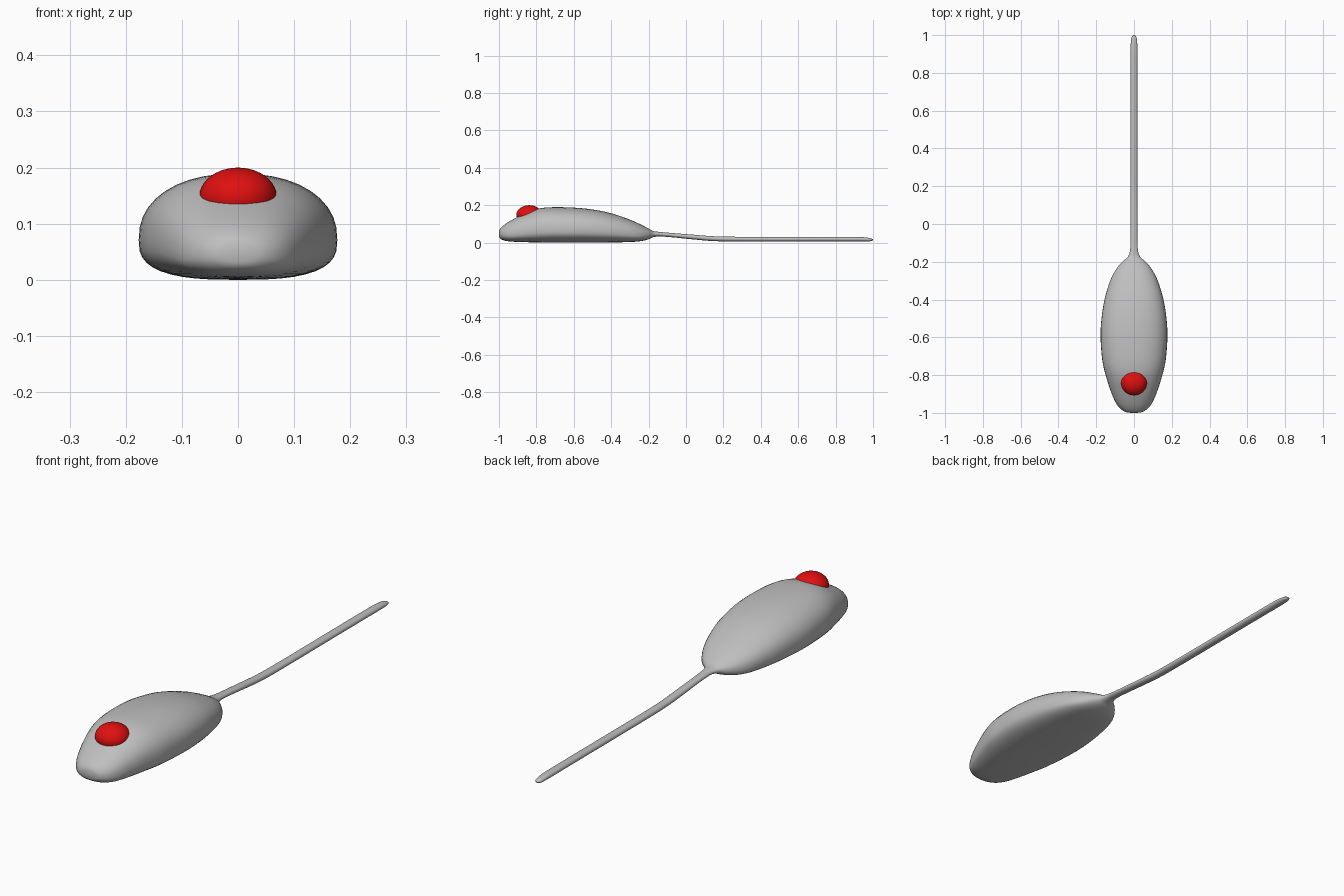
import bpy, bmesh, math
from mathutils import Vector

if "Cube" in bpy.data.objects:
    bpy.data.objects.remove(bpy.data.objects["Cube"])


def material(name, rgb):
    m = bpy.data.materials.new(name)
    m.diffuse_color = (*rgb, 1)
    m.use_nodes = True
    m.node_tree.nodes["Principled BSDF"].inputs["Base Color"].default_value = m.diffuse_color
    return m


grey = material("light_grey", (0.52, 0.52, 0.52))
red = material("red", (0.75, 0.005, 0.005))

# Stations along the body and tail: y, half width, bottom z, top z
stations = [Vector(s) for s in (
    (-1.0, 0.012, 0.042, 0.055), (-0.995, 0.045, 0.024, 0.073),
    (-0.975, 0.075, 0.012, 0.093), (-0.94, 0.100, 0.006, 0.116),
    (-0.88, 0.125, 0.003, 0.147), (-0.80, 0.150, 0.001, 0.179),
    (-0.72, 0.168, 0.000, 0.189), (-0.60, 0.177, 0.000, 0.187),
    (-0.50, 0.172, 0.000, 0.177), (-0.40, 0.156, 0.001, 0.157),
    (-0.30, 0.126, 0.003, 0.123), (-0.24, 0.095, 0.008, 0.096),
    (-0.20, 0.062, 0.018, 0.075), (-0.175, 0.034, 0.029, 0.062),
    (-0.14, 0.021, 0.033, 0.057), (-0.07, 0.018, 0.028, 0.051),
    (0.03, 0.018, 0.018, 0.043), (0.15, 0.018, 0.008, 0.034),
    (0.30, 0.018, 0.006, 0.031), (0.55, 0.018, 0.006, 0.031),
    (0.80, 0.018, 0.006, 0.031), (0.93, 0.018, 0.006, 0.030),
    (0.98, 0.015, 0.007, 0.025), (0.995, 0.009, 0.010, 0.020),
    (1.0, 0.003, 0.013, 0.017))]


def smooth_path(pts, steps):
    """Catmull-Rom interpolation of the station values."""
    out = []
    for i in range(len(pts) - 1):
        a, b, c, d = (pts[max(0, min(len(pts) - 1, i + k))] for k in (-1, 0, 1, 2))
        for s in range(steps):
            t = s / steps
            out.append(0.5 * (2 * b + (c - a) * t + (2 * a - 5 * b + 4 * c - d) * t * t
                              + (3 * b - a - 3 * c + d) * t ** 3))
    return out + [pts[-1]]


def power(v, n):
    return math.copysign(abs(v) ** (2 / n), v)


# Body and tail: one lofted skin, flat-bellied in front and round in the tail
SIDES = 40
bm = bmesh.new()
rings = []
for y, w, zb, zt in smooth_path(stations, 4):
    belly = max(0, min(1, (w - 0.02) / 0.08))
    zm = zb + (zt - zb) * (0.5 - 0.12 * belly)
    ring = []
    for k in range(SIDES):
        a = 2 * math.pi * k / SIDES
        c, s = math.cos(a), math.sin(a)
        n = 2 + belly * (0.3 if s > 0 else 0.8)
        h = (zt - zm) if s > 0 else (zm - zb)
        ring.append(bm.verts.new((w * power(c, n), y, zm + h * power(s, n))))
    rings.append(ring)
for r0, r1 in zip(rings, rings[1:]):
    for k in range(SIDES):
        j = (k + 1) % SIDES
        bm.faces.new((r0[k], r0[j], r1[j], r1[k]))
bm.faces.new(rings[0])
bm.faces.new(rings[-1])
bmesh.ops.recalc_face_normals(bm, faces=bm.faces)
for f in bm.faces:
    f.smooth = True
mesh = bpy.data.meshes.new("body_and_tail")
bm.to_mesh(mesh)
bm.free()
mesh.materials.append(grey)
bpy.context.collection.objects.link(bpy.data.objects.new("body_and_tail", mesh))

# Red button half sunk into the nose
bpy.ops.mesh.primitive_uv_sphere_add(segments=32, ring_count=20, radius=1,
                                     location=(0, -0.838, 0.148))
button = bpy.context.object
button.name = "button"
button.scale = (0.069, 0.069, 0.052)
button.data.materials.append(red)
bpy.ops.object.shade_smooth()
